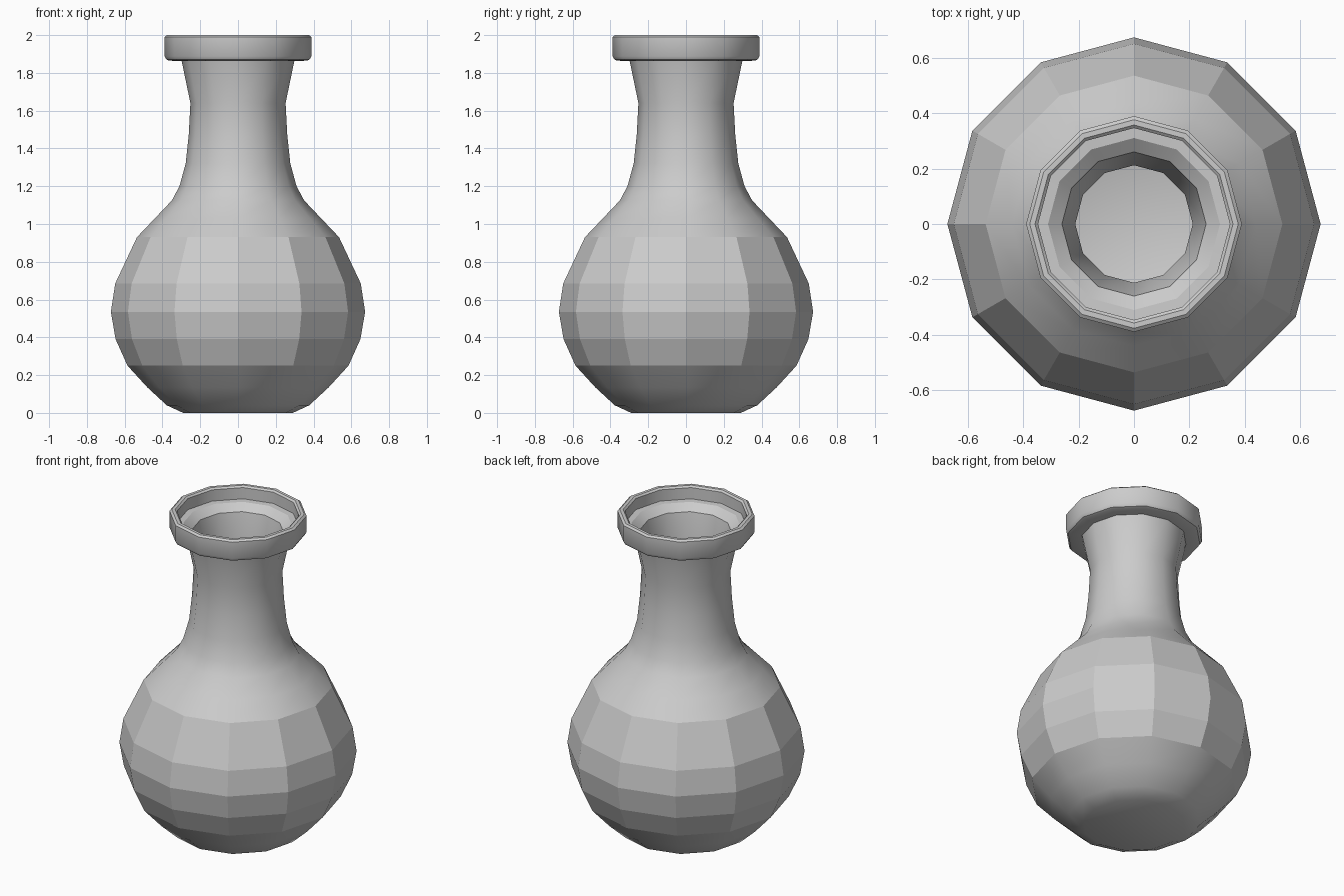
import bpy, bmesh
from math import cos, sin, pi, radians

SIDES = 12

# Profile (radius, height): foot, belly, neck, rim, then back down the inside
outer = [(0.29, 0.0), (0.377, 0.04), (0.48, 0.135), (0.585, 0.25), (0.648, 0.39),
         (0.673, 0.535), (0.65, 0.685), (0.535, 0.93), (0.44, 1.03), (0.35, 1.125),
         (0.31, 1.2), (0.277, 1.32), (0.261, 1.47), (0.252, 1.64), (0.298, 1.862)]
rim = [(0.365, 1.865), (0.378, 1.87), (0.389, 1.888), (0.389, 1.99), (0.376, 2.0),
       (0.357, 2.0), (0.346, 1.99), (0.346, 1.92), (0.31, 1.918), (0.26, 1.88)]
inner = [(0.212, 1.64), (0.221, 1.47), (0.238, 1.31), (0.275, 1.18), (0.32, 1.09),
         (0.41, 1.0), (0.503, 0.905), (0.611, 0.675), (0.633, 0.535), (0.61, 0.4),
         (0.55, 0.275), (0.455, 0.17), (0.36, 0.08), (0.28, 0.04)]

# Lathe the profile into a closed shell
bm = bmesh.new()
rings = [[bm.verts.new((r * cos(2 * pi * i / SIDES), r * sin(2 * pi * i / SIDES), z))
          for i in range(SIDES)] for r, z in outer + rim + inner]
for a, b in zip(rings, rings[1:]):
    for i in range(SIDES):
        j = (i + 1) % SIDES
        bm.faces.new((a[i], a[j], b[j], b[i]))
bm.faces.new(rings[0][::-1])
bm.faces.new(rings[-1])
bmesh.ops.recalc_face_normals(bm, faces=bm.faces)

# Faceted belly, smooth foot, shoulder and neck, crisp rim edges
for f in bm.faces:
    f.smooth = not 0.25 < f.calc_center_median().z < 0.93
for e in bm.edges:
    e.smooth = e.calc_face_angle(0) < radians(32)

mesh = bpy.data.meshes.new("vase")
bm.to_mesh(mesh)
bm.free()
vase = bpy.data.objects.new("vase", mesh)
bpy.context.collection.objects.link(vase)
